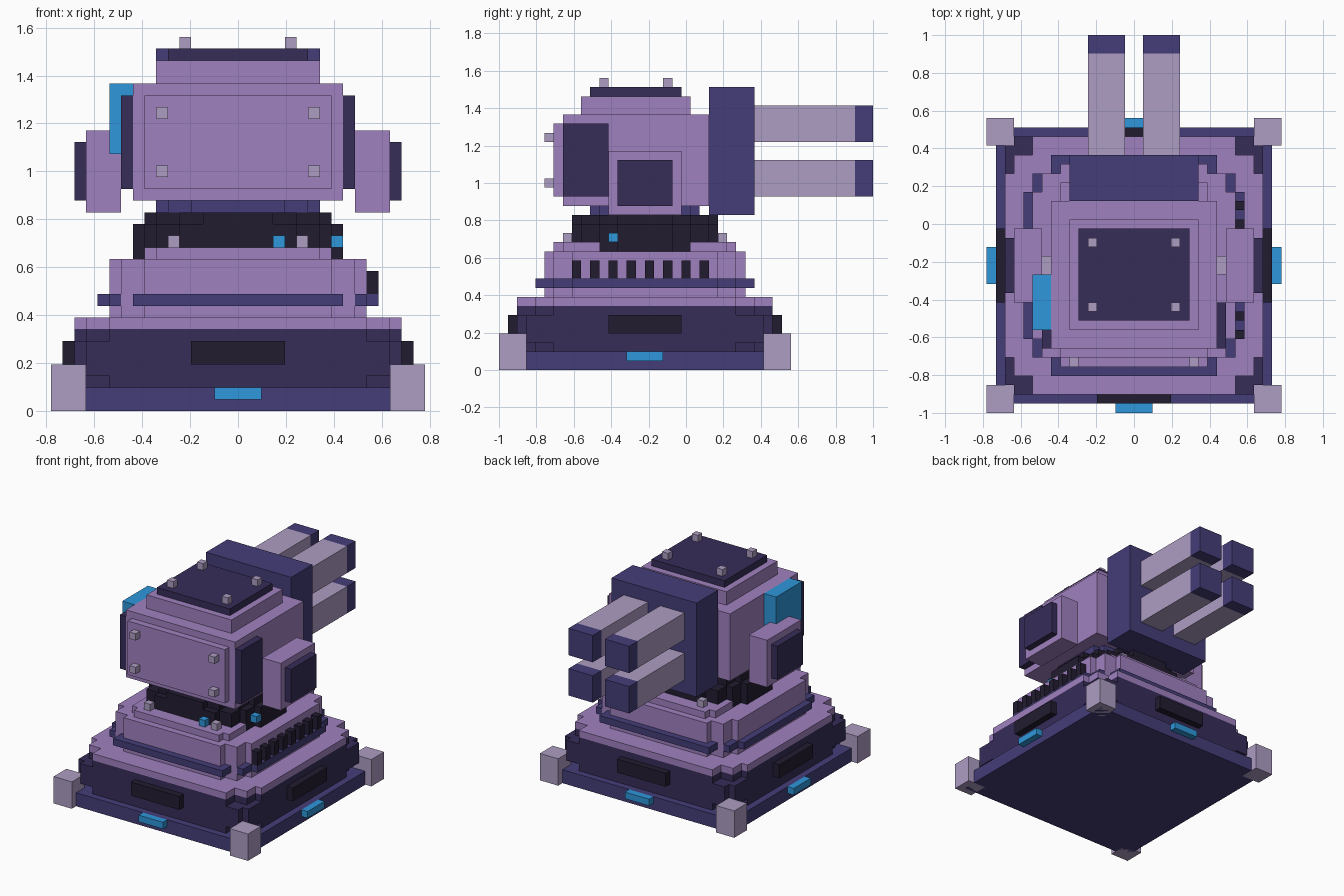
import bpy, bmesh

if "Cube" in bpy.data.objects:
    bpy.data.objects.remove(bpy.data.objects["Cube"])

U = 2 / 41          # one voxel
Y0 = -4.5           # body centre in y, in voxels


def lin(c):
    return c / 12.92 if c <= 0.04045 else ((c + 0.055) / 1.055) ** 2.4


def material(name, hexcol):
    m = bpy.data.materials.new(name)
    rgb = [lin(int(hexcol[i:i + 2], 16) / 255) for i in (0, 2, 4)]
    m.diffuse_color = (*rgb, 1)
    m.use_nodes = True
    m.node_tree.nodes["Principled BSDF"].inputs["Base Color"].default_value = m.diffuse_color
    return m


LILAC = material("lilac", "A081C0")
INDIGO = material("indigo", "443D79")
PLUM = material("plum", "372D59")
BLACK = material("black", "221C30")
BLUE = material("blue", "2E97DB")
PALE = material("pale", "AD9DC3")


def prism(bm, outline, z0, z1):
    """Extrude a counter-clockwise outline between two heights."""
    lo = [bm.verts.new((x * U, (y + Y0) * U, z0 * U)) for x, y in outline]
    hi = [bm.verts.new((x * U, (y + Y0) * U, z1 * U)) for x, y in outline]
    bm.faces.new(lo[::-1])
    bm.faces.new(hi)
    n = len(lo)
    for i in range(n):
        j = (i + 1) % n
        bm.faces.new((lo[i], lo[j], hi[j], hi[i]))


def finish(name, bm, mat):
    me = bpy.data.meshes.new(name)
    bm.to_mesh(me)
    bm.free()
    me.materials.append(mat)
    bpy.context.collection.objects.link(bpy.data.objects.new(name, me))


def boxes(name, mat, *items, mx=False, my=False):
    """Boxes as (x0, x1, y0, y1, z0, z1), optionally mirrored in x and y."""
    bm = bmesh.new()
    for x0, x1, y0, y1, z0, z1 in items:
        for sx in ((1, -1) if mx else (1,)):
            for sy in ((1, -1) if my else (1,)):
                xa, xb = sorted((sx * x0, sx * x1))
                ya, yb = sorted((sy * y0, sy * y1))
                prism(bm, [(xa, ya), (xb, ya), (xb, yb), (xa, yb)], z0, z1)
    finish(name, bm, mat)


def stepped(name, mat, steps, z0, z1):
    """Slab with stair-stepped corners; steps are half sizes, widest first."""
    q = [steps[0]]
    for (_, py), (x, y) in zip(steps, steps[1:]):
        q += [(x, py), (x, y)]
    outline = (q + [(-x, y) for x, y in q[::-1]]
               + [(-x, -y) for x, y in q] + [(x, -y) for x, y in q[::-1]])
    bm = bmesh.new()
    prism(bm, outline, z0, z1)
    finish(name, bm, mat)


# Base plate, feet and lower hull
boxes("base_plate", INDIGO, (-15, 15, -15, 15, 0, 2))
boxes("corner_feet", PALE, (13, 16, 13, 16, 0, 4), mx=True, my=True)
hull = [(14, 10), (13, 12), (11, 14)]
stepped("lower_hull", PLUM, hull, 2, 7)
boxes("hull_corners", PLUM, (11, 13, 12, 14, 3, 6), (13, 14, 10, 13, 3, 6), mx=True, my=True)
stepped("hull_ledge", LILAC, hull, 7, 8)
boxes("hull_vents_side", BLACK, (14, 15, -4, 4, 4, 6), mx=True)
boxes("hull_vents_front_back", BLACK, (-4, 4, 14, 15, 4, 6), my=True)
boxes("base_lights_side", BLUE, (15, 16, -2, 2, 1, 2), mx=True)
boxes("base_lights_front_back", BLUE, (-2, 2, 15, 16, 1, 2), my=True)

# Upper hull with trim band and a row of vents on the right
stepped("upper_hull", LILAC, [(11, 8), (10, 10), (8, 11)], 8, 13)
boxes("trim_side", INDIGO, (11, 12, -8, 8, 9, 10), mx=True)
boxes("trim_front_back", INDIGO, (-9, 9, 10, 12, 9, 10), my=True)
boxes("trim_corners", INDIGO, (10, 11, 8, 10, 9, 10), mx=True, my=True)
boxes("side_vents", BLACK, *[(11, 12, y, y + 1, 10, 12) for y in range(-8, 8, 2)])
boxes("upper_hull_step", LILAC, (-7, 7, 7, 10, 13, 14), (7, 8, 5, 9, 13, 14),
      (-8, -7, 5, 9, 13, 14), my=True)

# Turning ring, ring lamps and neck
stepped("turret_ring", BLACK, [(9, 3), (8, 5), (7, 7), (5, 8)], 13, 16)
stepped("turret_ring_top", BLACK, [(8, 3), (7, 5), (5, 7), (3, 8)], 16, 17)
boxes("ring_studs", PALE, (5, 6, 8, 9, 14, 15), mx=True, my=True)
boxes("ring_lamps", BLUE, (3, 4, -9, -8, 14, 15), (8, 9, -4, -3, 14, 15))
stepped("neck", INDIGO, [(7, 4), (6, 5), (4, 6)], 17, 18)

# Turret head with front, side and roof plates
boxes("head", LILAC, (-9, 9, -9, 7, 18, 28))
boxes("front_plate", LILAC, (-8, 8, -10, -9, 19, 27))
boxes("front_bolts", PALE, (6, 7, -11, -10, 20, 21), (6, 7, -11, -10, 25, 26), mx=True)
boxes("side_plates", PLUM, (9, 10, -9, -4, 19, 27), mx=True)
boxes("sensor_box", BLUE, (-11, -9, -7, -1, 22, 28))
boxes("roof_step", LILAC, (-7, 7, -7, 5, 28, 30))
boxes("roof_plate", PLUM, (-6, 6, -6, 4, 30, 31))
boxes("roof_bolts", PALE, (4, 5, -5, -4, 31, 32), (4, 5, 2, 3, 31, 32), mx=True)

# Side pods on a short axle
boxes("pod_axle", PALE, (9, 10, -1, 1, 19.5, 21.5), mx=True)
boxes("side_pods", LILAC, (10, 13, -4, 4, 17, 24), mx=True)
boxes("pod_caps", PLUM, (13, 14, -3, 3, 18, 23), mx=True)

# Gun mount and four barrels
boxes("gun_mount", INDIGO, (-7, 7, 7, 12, 17, 31))
boxes("barrels", PALE, *[(1, 5, 12, 23, z, z + 4) for z in (19, 25)], mx=True)
boxes("barrel_tips", INDIGO, *[(1, 5, 23, 25, z, z + 4) for z in (19, 25)], mx=True)
